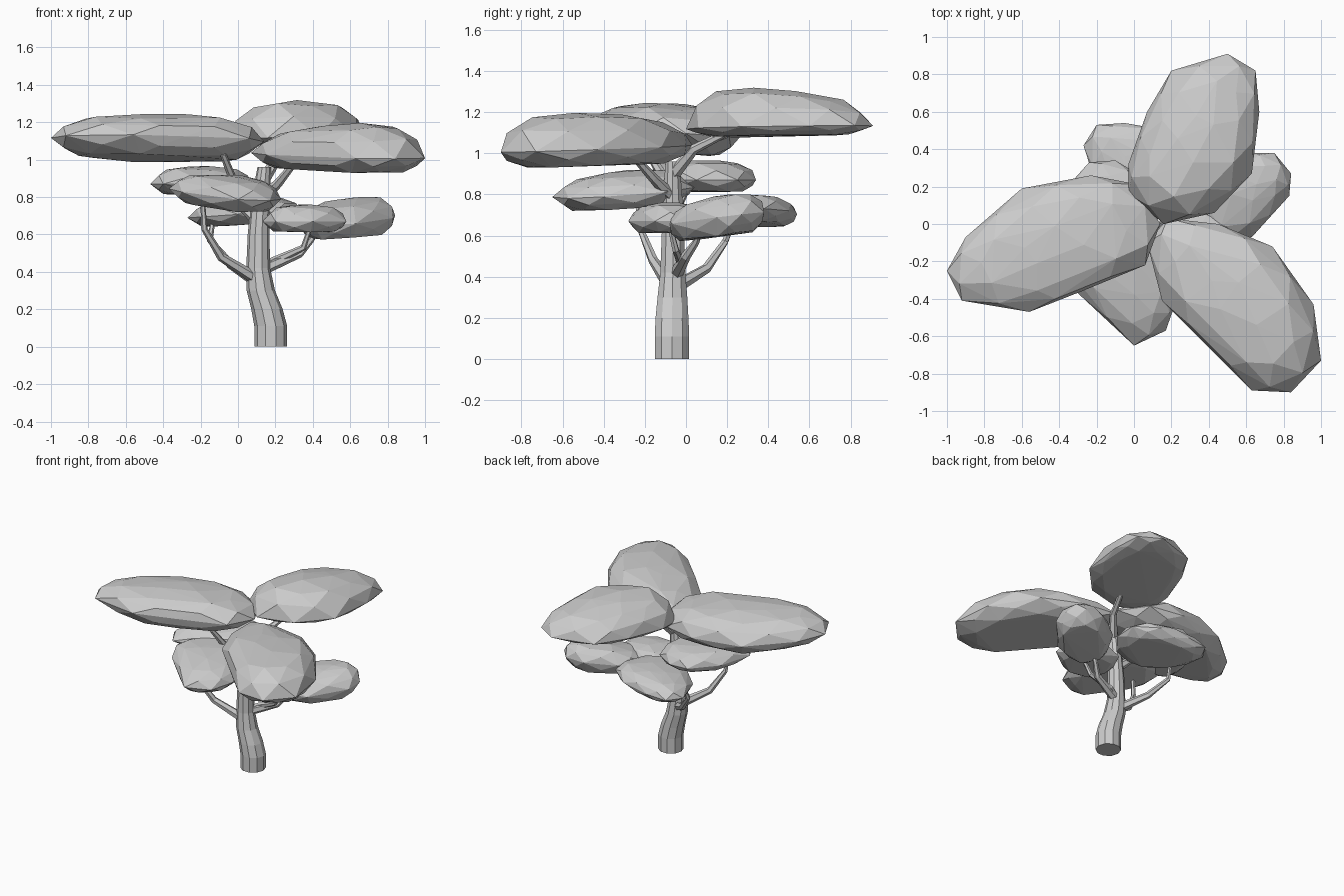
import bpy, bmesh, math
from mathutils import Vector

if "Cube" in bpy.data.objects:
    bpy.data.objects.remove(bpy.data.objects["Cube"])


def finish(bm, name):
    bmesh.ops.recalc_face_normals(bm, faces=bm.faces[:])
    me = bpy.data.meshes.new(name)
    bm.to_mesh(me)
    bm.free()
    ob = bpy.data.objects.new(name, me)
    bpy.context.collection.objects.link(ob)
    return ob


def limb(name, path, radii, sides, level=False):
    """Tapered faceted tube along a path; level keeps the rings horizontal."""
    bm = bmesh.new()
    pts = [Vector(p) for p in path]
    rings = []
    for i, p in enumerate(pts):
        t = (pts[min(i + 1, len(pts) - 1)] - pts[max(i - 1, 0)]).normalized()
        if level:
            t = Vector((0, 0, 1))
        u = t.cross(Vector((0, 1, 0))).normalized()
        v = t.cross(u)
        rings.append([bm.verts.new(p + radii[i] * (math.cos(a) * u + math.sin(a) * v))
                      for a in (math.tau * k / sides for k in range(sides))])
    for a, b in zip(rings, rings[1:]):
        for k in range(sides):
            n = (k + 1) % sides
            bm.faces.new((a[k], a[n], b[n], b[k]))
    bm.faces.new(rings[0])
    bm.faces.new(rings[-1])
    return finish(bm, name)


def pad(name, outline, rim, up, down, slope=(0, 0), lean=(0, 0)):
    """Faceted foliage cloud: plan outline, domed above (with its own lean), flatter below."""
    bm = bmesh.new()
    pts = [Vector(p) for p in outline]
    mids = [(a + b) / 2 for a, b in zip(pts, pts[1:] + pts[:1])]
    c = sum(pts, Vector((0, 0))) / len(pts)
    layers = [(pts, 1, 0), (mids, 0.95, 0.5 * up), (pts, 0.68, 0.86 * up), (mids, 0.3, up),
              (mids, 0.95, -0.55 * down), (pts, 0.74, -down)]
    for ring, s, dz in layers:
        dome = max(dz, 0) / up
        for i, p in enumerate(ring):
            d = (p - c) * s
            wob = 0.06 * abs(dz) * math.sin(i * 2.3 + s * 9)
            tilt = d.dot(Vector(slope) + dome * Vector(lean))
            bm.verts.new((c.x + d.x, c.y + d.y, rim + dz + wob + tilt))
    bmesh.ops.convex_hull(bm, input=bm.verts[:])
    bmesh.ops.delete(bm, geom=[v for v in bm.verts if not v.link_faces], context='VERTS')
    return finish(bm, name)


# Trunk
limb("trunk",
     [(.175, -.068, 0), (.175, -.068, .11), (.155, -.068, .2), (.122, -.066, .3),
      (.108, -.064, .42), (.11, -.063, .6), (.12, -.065, .78), (.14, -.065, .96)],
     [.088, .088, .084, .076, .064, .058, .05, .036], 10, level=True)

# Branches
branches = {
    "front_left_branch": [(.1, -.08, .36), (-.09, -.16, .48), (-.18, -.22, .63), (-.19, -.24, .8)],
    "back_branch": [(.1, -.05, .35), (-.04, .1, .44), (-.15, .19, .57), (-.13, .24, .7)],
    "right_branch": [(.12, -.05, .41), (.33, .0, .5), (.39, .05, .57), (.45, .08, .66)],
    "right_fork": [(.12, -.06, .41), (.2, -.02, .46), (.35, -.05, .53), (.39, -.08, .65)],
    "left_branch": [(.1, -.06, .68), (.0, -.03, .77), (-.1, .02, .86)],
    "upper_left_branch": [(.11, -.06, .82), (-.03, -.12, .9), (-.08, -.2, 1.03)],
    "upper_front_branch": [(.12, -.06, .78), (.22, -.16, .88), (.3, -.25, .98)],
    "upper_back_branch": [(.14, -.06, .9), (.22, .04, 1.02), (.28, .2, 1.1)],
}
for name, path in branches.items():
    limb(name, path, [.034, .024, .017, .012][:len(path)], 6)

# Large upper foliage
pad("upper_left_foliage",
    [(-1, -.25), (-.9, -.07), (-.6, .19), (-.23, .26), (.03, .21), (.14, 0), (.06, -.22),
     (-.28, -.36), (-.56, -.47), (-.92, -.41)], 1.105, .13, .095, (.0, -.08), (0, .06))
pad("upper_back_foliage",
    [(.2, .82), (.5, .91), (.65, .82), (.67, .6), (.63, .27), (.43, .06), (.16, 0),
     (-.03, .16), (-.03, .32), (.07, .6)], 1.125, .172, .04, (.02, .01), (.01, -.1))
pad("upper_front_foliage",
    [(.07, -.1), (.18, .03), (.45, 0), (.74, -.12), (.96, -.43), (1, -.73), (.84, -.9),
     (.63, -.89), (.4, -.66), (.15, -.41)], 1.022, .157, .078, (-.01, .03), (.08, -.03))

# Small lower foliage
pad("front_low_foliage",
    [(-.37, -.2), (-.3, -.37), (0, -.65), (.17, -.57), (.23, -.4), (.2, -.1), (.02, .04),
     (-.2, .02)], .815, .095, .07, (-.07, .07))
pad("left_low_foliage",
    [(-.47, -.1), (-.4, -.22), (-.1, -.15), (.08, .05), (.05, .25), (-.1, .34), (-.24, .33),
     (-.4, .15)], .87, .09, .055)
pad("back_low_foliage",
    [(-.27, .42), (-.2, .53), (-.05, .54), (.18, .5), (.33, .38), (.32, .2), (.2, .05),
     (0, .02), (-.2, .2)], .71, .08, .055, (.07, 0))
pad("right_low_foliage",
    [(.75, .38), (.84, .27), (.83, .15), (.63, -.07), (.4, -.1), (.3, .05), (.4, .25),
     (.6, .38)], .685, .1, .085, (.02, .12), (.06, .04))
pad("middle_low_foliage",
    [(.13, -.1), (.2, -.25), (.4, -.28), (.58, -.15), (.56, 0), (.4, .1), (.2, .08)],
    .67, .085, .055)
